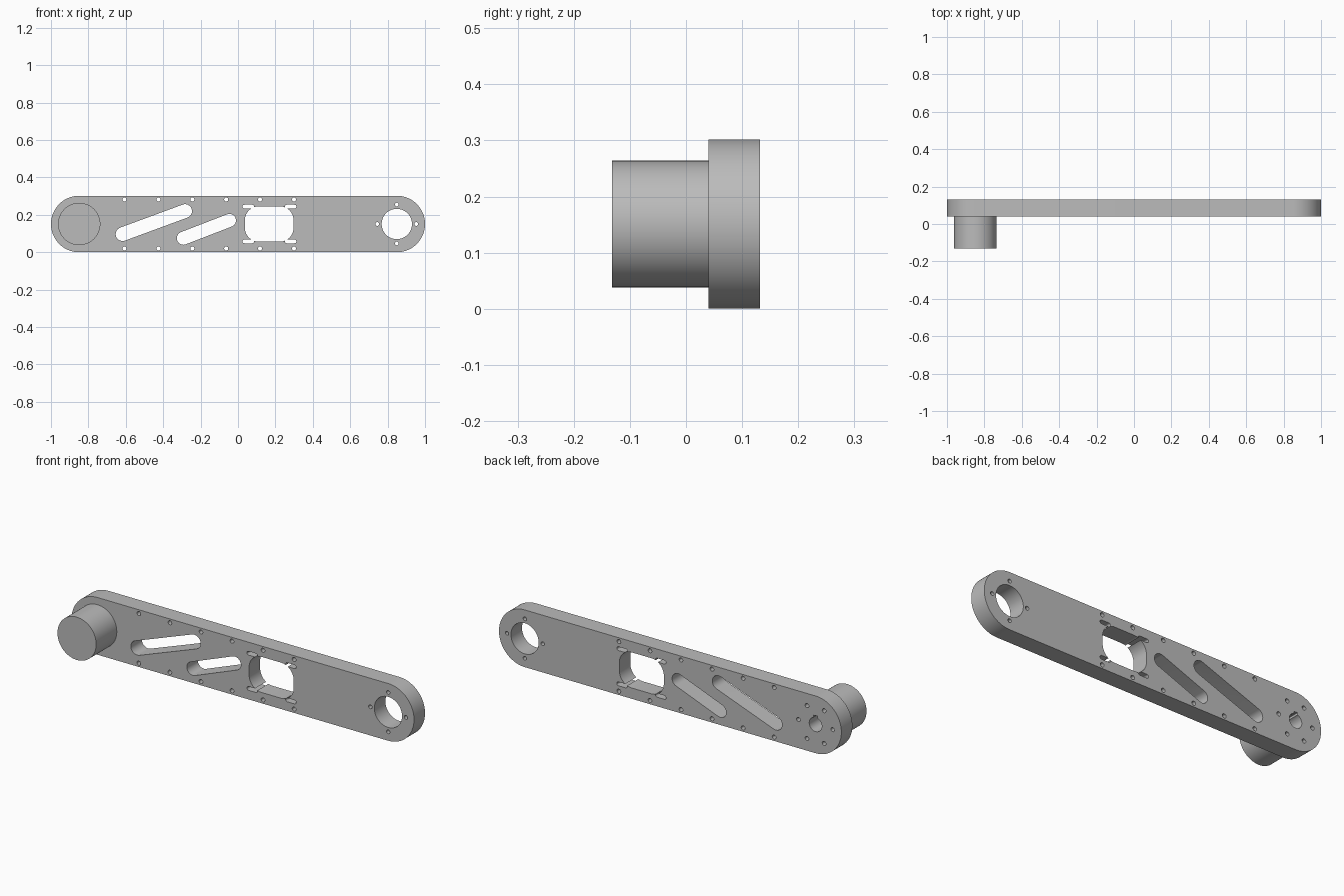
import bpy, bmesh, math
from mathutils import Vector
from mathutils.geometry import convex_hull_2d

cube = bpy.data.objects.get("Cube")
if cube:
    bpy.data.objects.remove(cube, do_unlink=True)

MID, FRONT, BACK, BOSS_FRONT = 0.151, 0.04, 0.132, -0.132
BOSS_X, EYE_X = -0.849, 0.849

grey = bpy.data.materials.new("machined grey")
grey.use_nodes = True
grey.diffuse_color = (0.5, 0.5, 0.5, 1)
grey.node_tree.nodes["Principled BSDF"].inputs["Base Color"].default_value = (0.5, 0.5, 0.5, 1)


def prism(bm, centres, radius, y0, y1, steps=32):
    """Extrude along y the rounded outline wrapped around circles at (x, z) centres."""
    centres = [Vector(c) for c in centres]
    along = centres[1] - centres[0] if len(centres) > 1 else Vector((1, 0))
    phase = math.atan2(along.y, along.x)
    pts = []
    for c in centres:
        for i in range(steps):
            a = phase + math.tau * i / steps
            pts.append(c + radius * Vector((math.cos(a), math.sin(a))))
    outline = [pts[i] for i in convex_hull_2d(pts)]
    ends = [[bm.verts.new((p.x, y, p.y)) for p in outline] for y in (y0, y1)]
    faces = [bm.faces.new(ends[0]), bm.faces.new(ends[1])]
    n = len(outline)
    for i in range(n):
        j = (i + 1) % n
        faces.append(bm.faces.new((ends[0][i], ends[0][j], ends[1][j], ends[1][i])))
    bmesh.ops.recalc_face_normals(bm, faces=faces)


def finish(bm, name):
    mesh = bpy.data.meshes.new(name)
    bm.to_mesh(mesh)
    bm.free()
    mesh.materials.append(grey)
    obj = bpy.data.objects.new(name, mesh)
    bpy.context.collection.objects.link(obj)
    return obj


def ring(x, pitch, count):
    return [(x + pitch * math.cos(math.tau * i / count),
             MID + pitch * math.sin(math.tau * i / count)) for i in range(count)]


# Arm plate and round boss
bm = bmesh.new()
prism(bm, [(BOSS_X, MID), (EYE_X, MID)], 0.151, FRONT, BACK, 96)
arm = finish(bm, "arm_plate")
bm = bmesh.new()
prism(bm, [(BOSS_X, MID)], 0.113, BOSS_FRONT, FRONT, 96)
boss = finish(bm, "round_boss")

# Through cuts
cut = bmesh.new()
Y0, Y1 = FRONT - 0.02, BACK + 0.02
prism(cut, [(-0.617, 0.097), (-0.283, 0.220)], 0.037, Y0, Y1)        # long slot
prism(cut, [(-0.292, 0.075), (-0.046, 0.170)], 0.035, Y0, Y1)        # short slot
prism(cut, [(x, MID + s * 0.021) for x in (0.110, 0.224) for s in (-1, 1)],
      0.073, Y0, Y1, 64)                                              # central window
for side in (-1, 1):
    for x in (0.055, 0.281):                                          # strap slots
        z = MID + side * 0.093
        prism(cut, [(x - 0.021, z), (x + 0.021, z)], 0.010, Y0, Y1, 16)
    for i in range(6):                                                # edge screw holes
        prism(cut, [(-0.607 + 0.1813 * i, MID + side * 0.131)], 0.011, Y0, Y1, 20)
prism(cut, [(EYE_X, MID)], 0.081, Y0, Y1, 64)                         # bearing eye
for c in ring(EYE_X, 0.104, 4):
    prism(cut, [c], 0.010, Y0, Y1, 20)

# Blind holes behind the boss, with a keyed shaft socket
for c in ring(BOSS_X, 0.100, 6):
    prism(cut, [c], 0.011, FRONT + 0.01, Y1, 20)
prism(cut, [(BOSS_X, MID)], 0.037, -0.06, Y1, 48)
prism(cut, [(BOSS_X + dx, MID + dz) for dx in (-0.010, 0.010) for dz in (0.020, 0.046)],
      0.001, -0.058, Y1 + 0.002, 4)
cutter = finish(cut, "hole_cutter")
cutter.hide_render = True

for obj in (arm, boss):
    mod = obj.modifiers.new("holes", 'BOOLEAN')
    mod.operation = 'DIFFERENCE'
    mod.solver = 'EXACT'
    mod.use_self = True
    mod.object = cutter
    bpy.ops.object.select_all(action='DESELECT')
    bpy.context.view_layer.objects.active = obj
    obj.select_set(True)
    bpy.ops.object.modifier_apply(modifier=mod.name)
    bpy.ops.object.shade_smooth_by_angle(angle=math.radians(30))

bpy.data.objects.remove(cutter, do_unlink=True)
